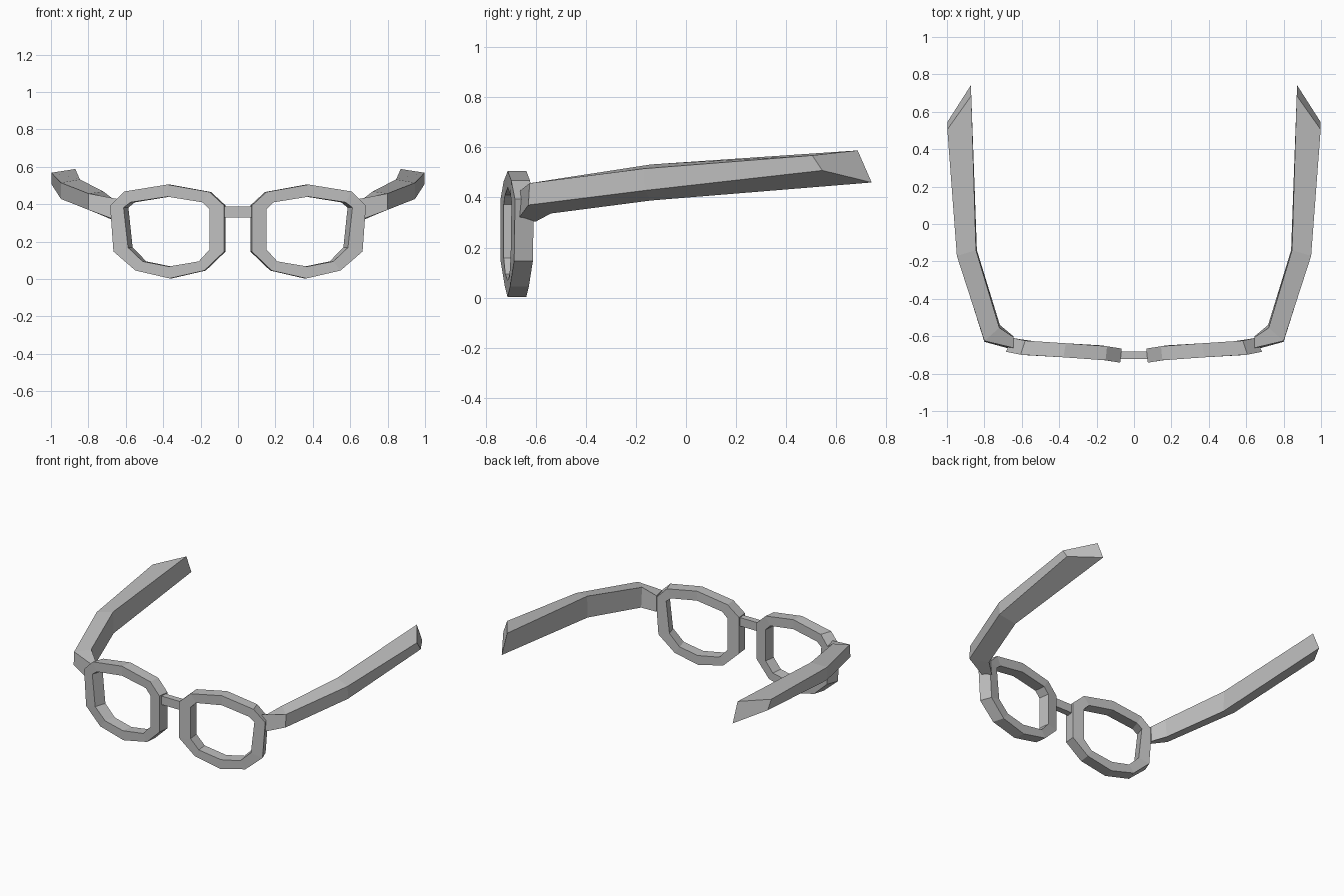
import bpy
import bmesh

cube = bpy.data.objects.get("Cube")
if cube:
    bpy.data.objects.remove(cube)

grey = bpy.data.materials.new("frame grey")
grey.use_nodes = True
colour = (0.52, 0.52, 0.52, 1)
grey.diffuse_color = colour
grey.node_tree.nodes["Principled BSDF"].inputs["Base Color"].default_value = colour


def loft(name, sections, closed=False):
    """Skin a row of four-cornered sections, capped unless closed, and mirror it."""
    bm = bmesh.new()
    rows = [[bm.verts.new(p) for p in s] for s in sections]
    pairs = list(zip(rows, rows[1:]))
    if closed:
        pairs.append((rows[-1], rows[0]))
    else:
        bm.faces.new(rows[0])
        bm.faces.new(rows[-1])
    for a, b in pairs:
        for i in range(4):
            j = (i + 1) % 4
            bm.faces.new((a[i], a[j], b[j], b[i]))
    bmesh.ops.recalc_face_normals(bm, faces=bm.faces)
    mesh = bpy.data.meshes.new(name)
    bm.to_mesh(mesh)
    bm.free()
    mesh.materials.append(grey)
    obj = bpy.data.objects.new(name, mesh)
    bpy.context.collection.objects.link(obj)
    obj.modifiers.new("mirror", 'MIRROR')


def front_y(x):
    """Gently wrapped front of the rims."""
    stops = [(0.07, -0.742), (0.18, -0.724), (0.6, -0.70), (0.69, -0.682)]
    for (x0, y0), (x1, y1) in zip(stops, stops[1:]):
        if x <= x1:
            break
    return y0 + (y1 - y0) * (x - x0) / (x1 - x0)


def back(x, z):
    """Point behind the front of the rim, along its turned depth."""
    return (x - 0.008 - 0.022 * max(0, x - 0.3) / 0.38, front_y(x) + 0.075, z)


# Rims: outer and inner outlines, as (x, z)
outer = [(0.377, 0.505), (0.607, 0.468), (0.684, 0.393), (0.666, 0.147), (0.548, 0.045),
         (0.366, 0.003), (0.18, 0.045), (0.074, 0.147), (0.074, 0.393), (0.152, 0.465)]
inner = [(0.377, 0.44), (0.575, 0.41), (0.612, 0.382), (0.588, 0.168), (0.51, 0.094),
         (0.37, 0.067), (0.21, 0.094), (0.152, 0.158), (0.152, 0.372), (0.19, 0.41)]
loft("rims", [[(ox, front_y(ox), oz), (ix, front_y(ix), iz), back(ix, iz), back(ox, oz)]
              for (ox, oz), (ix, iz) in zip(outer, inner)], closed=True)

# Bridge between the rims
bpy.ops.mesh.primitive_cube_add(size=1, location=(0, -0.702, 0.358))
bridge = bpy.context.object
bridge.name = "bridge"
bridge.scale = (0.15, 0.042, 0.058)
bridge.data.materials.append(grey)

# Temples: sections as outer top, outer bottom, inner bottom, inner top
loft("temples", [
    [(0.645, -0.662, 0.428), (0.645, -0.672, 0.312), (0.645, -0.60, 0.304), (0.645, -0.605, 0.41)],
    [(0.80, -0.625, 0.457), (0.80, -0.63, 0.37), (0.717, -0.54, 0.336), (0.72, -0.555, 0.468)],
    [(0.947, -0.171, 0.515), (0.947, -0.165, 0.428), (0.84, -0.14, 0.388), (0.845, -0.14, 0.532)],
    [(0.998, 0.505, 0.568), (0.998, 0.545, 0.508), (0.872, 0.742, 0.46), (0.87, 0.686, 0.588)],
])
